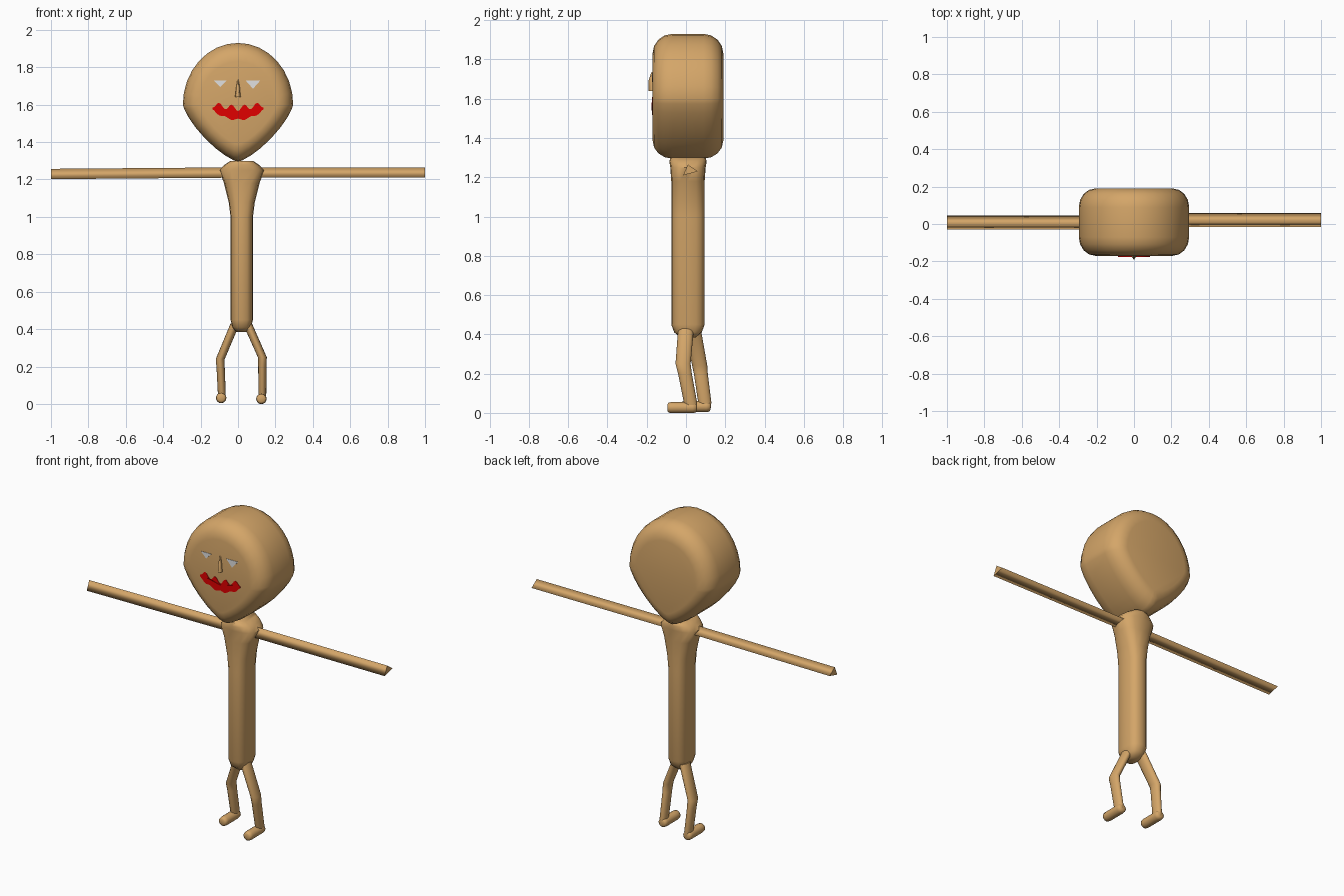
import bpy, bmesh, math
from math import sin, cos, pi
from mathutils import Vector

if "Cube" in bpy.data.objects:
    bpy.data.objects.remove(bpy.data.objects["Cube"], do_unlink=True)


def material(name, rgb):
    mat = bpy.data.materials.new(name)
    mat.use_nodes = True
    mat.diffuse_color = (*rgb, 1)
    shader = mat.node_tree.nodes["Principled BSDF"]
    shader.inputs["Base Color"].default_value = (*rgb, 1)
    return mat


skin = material("tan skin", (.66, .38, .14))
red = material("lip red", (.75, 0, 0))
white = material("eye white", (.75, .75, .75))


def loft(name, rings, mat, angle=None):
    """Skin a list of equal-length rings and cap both ends."""
    bm = bmesh.new()
    rows = [[bm.verts.new(point) for point in ring] for ring in rings]
    count = len(rows[0])
    for near, far in zip(rows, rows[1:]):
        for i in range(count):
            j = (i + 1) % count
            side = bm.faces.new((near[i], near[j], far[j], far[i]))
            side.smooth = True
    bm.faces.new(rows[0])
    bm.faces.new(rows[-1])
    bmesh.ops.recalc_face_normals(bm, faces=bm.faces)
    mesh = bpy.data.meshes.new(name)
    bm.to_mesh(mesh)
    bm.free()
    part = bpy.data.objects.new(name, mesh)
    bpy.context.collection.objects.link(part)
    mesh.materials.append(mat)
    if angle:
        bpy.ops.object.select_all(action="DESELECT")
        part.select_set(True)
        bpy.context.view_layer.objects.active = part
        bpy.ops.object.shade_smooth_by_angle(angle=math.radians(angle))
    return part


def soft(value, power):
    """Signed power, which makes an oval boxier or more pointed."""
    return math.copysign(abs(value) ** power, value)


def turns(count):
    return [2 * pi * i / count for i in range(count)]


def level_ring(centre, rx, ry, power=1):
    """Horizontal oval around a point."""
    return [centre + Vector((rx * soft(cos(t), power), ry * soft(sin(t), power), 0))
            for t in turns(16)]


def facing_ring(centre, radius):
    """Circle around a point, facing the front."""
    return [centre + Vector((radius * cos(t), 0, radius * sin(t))) for t in turns(16)]


def plate(name, outline, front, mat):
    """Thin flat detail on the face."""
    loft(name, [[(x, y, z) for x, z in outline] for y in (front, front + .007)], mat)


# Head: round above, tapering to a pointed chin, with rounded front and back rims
def head_point(turn, scale, y):
    power = 1 if sin(turn) > 0 else 1.5
    x = .295 * soft(cos(turn), power)
    z = .33 if sin(turn) > 0 else .305
    return (x * scale, y, 1.6 + z * soft(sin(turn), power) * scale)


rim = [pi / 8 * step for step in range(5)]
depths = [(-.08 - .1 * sin(a), .7 + .3 * cos(a)) for a in reversed(rim)]
depths += [(-depth, scale) for depth, scale in reversed(depths)]
loft("head", [[head_point(t, scale, .01 + depth) for t in turns(32)]
              for depth, scale in depths], skin, angle=60)

# Body: long boxy trunk, rounded below and widening to the shoulders
trunk = [(.385, .03, .04), (.41, .05, .07), (.45, .06, .085), (1, .06, .085),
         (1.08, .07, .085), (1.18, .095, .085), (1.25, .12, .09),
         (1.28, .09, .095), (1.3, .06, .09)]
loft("body", [level_ring(Vector((.02, .01, z)), rx, ry, power=.75)
              for z, rx, ry in trunk], skin, angle=60)

# Arms: slim three-sided bars stretched out to the sides
bar = [(-.015, 1.21), (.06, 1.23), (.01, 1.265)]
for name, side, shift, sag in (("left_arm", 1, 0, 0), ("right_arm", -1, -.015, -.008)):
    loft(name, [[(side * reach, y + shift, z + sag * reach) for y, z in bar]
                for reach in (.05, .5, 1)], skin)


# Legs: bent at the knee, with a short rounded foot pointing forward
def leg(side, hip, knee, ankle):
    hip, knee, ankle = Vector(hip), Vector(knee), Vector(ankle)
    shin = knee.lerp(ankle, .2)
    heel = ankle.lerp(knee, .15)
    rings = [level_ring(joint, radius, radius * 1.6) for joint, radius in
             ((hip, .025), (knee, .024), (shin, .022), (heel, .021), (ankle, .016))]
    loft(side + "_leg", rings, skin, angle=60)
    sole = ankle + Vector((-.005, -.05, .012))
    rings = []
    for step in range(9):
        a = pi * step / 8
        rings.append(facing_ring(sole - Vector((0, .075 * cos(a), 0)),
                                 .016 + .012 * min(1, 2 * sin(a))))
    loft(side + "_foot", rings, skin, angle=60)


leg("left", hip=(.05, 0, .43), knee=(.13, -.015, .25), ankle=(.13, .03, .015))
leg("right", hip=(-.015, .035, .43), knee=(-.095, .07, .24), ankle=(-.085, .1, .02))

# Nose: narrow wedge standing out from the face
face = -.172
nose = [(1.735, .004, .004), (1.69, .012, .02), (1.64, .018, .018)]
loft("nose", [[(-width, face + .006, z), (width, face + .006, z), (0, face - rise, z)]
              for z, width, rise in nose], skin)

# Eyes: small downward triangles
for name, x, width, height in (("left_eye", .08, .04, .045), ("right_eye", -.095, .035, .035)):
    top = 1.73
    plate(name, [(x - width, top), (x + width, top), (x, top - height)], face, white)

# Lips: wavy red band curving up at the corners, with a raised inner lip
span = [step / 16 for step in range(-16, 17)]
upper = [(.135 * t, 1.58 + .02 * abs(t) - .015 * cos(4 * pi * t)) for t in span]
lower = [(.135 * t, 1.52 + .05 * t * t + .005 * cos(4 * pi * t)) for t in span]
plate("lips", upper + lower[::-1], face, red)
plate("inner_lip", [(-.085, 1.58), (0, 1.56), (.085, 1.58), (0, 1.54)], face - .004, red)
